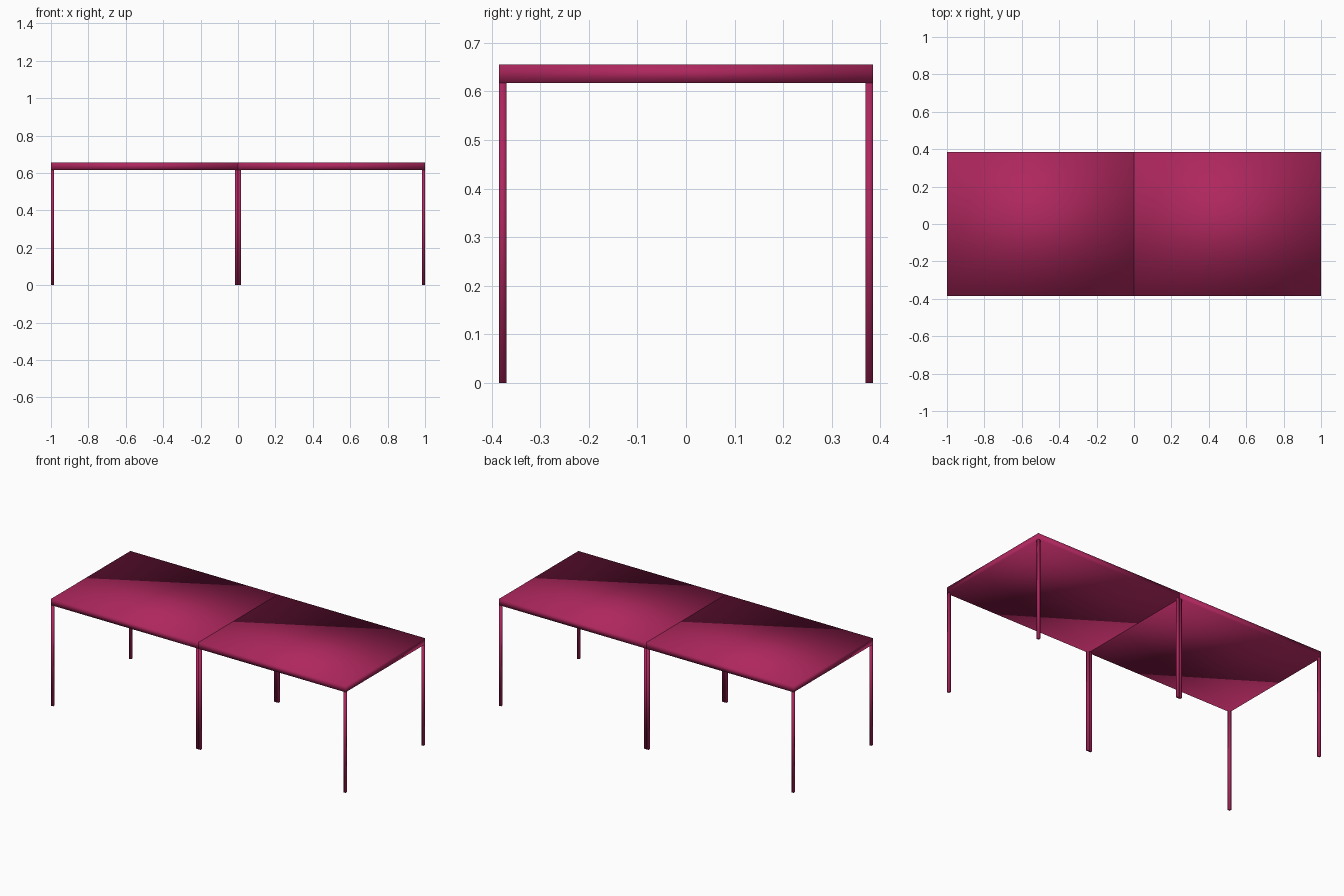
import bpy

if "Cube" in bpy.data.objects:
    bpy.data.objects.remove(bpy.data.objects["Cube"])

# shared colour
mat = bpy.data.materials.new("raspberry")
mat.diffuse_color = (0.42, 0.02, 0.11, 1)
mat.use_nodes = True
mat.node_tree.nodes["Principled BSDF"].inputs["Base Color"].default_value = mat.diffuse_color

HALF_Y, TOP, UNDER, LEG = 0.385, 0.655, 0.617, 0.015


def box(name, center, size):
    bpy.ops.mesh.primitive_cube_add(size=1, location=center)
    ob = bpy.context.object
    ob.name = name
    ob.scale = size
    bpy.ops.object.transform_apply(location=False, rotation=False, scale=True)
    bpy.ops.object.shade_smooth()
    ob.data.materials.append(mat)


# two identical tables pushed together
for side, cx in (("left", -0.5), ("right", 0.5)):
    # slab top
    box(f"{side}_table_top", (cx, 0, (TOP + UNDER) / 2), (1, 2 * HALF_Y, TOP - UNDER))
    # corner legs, flush with the slab edges
    for sx in (-1, 1):
        for sy, row in ((-1, "front"), (1, "back")):
            end = "left" if sx < 0 else "right"
            box(f"{side}_table_{row}_{end}_leg",
                (cx + sx * (0.5 - LEG / 2), sy * (HALF_Y - LEG / 2), UNDER / 2),
                (LEG, LEG, UNDER))
